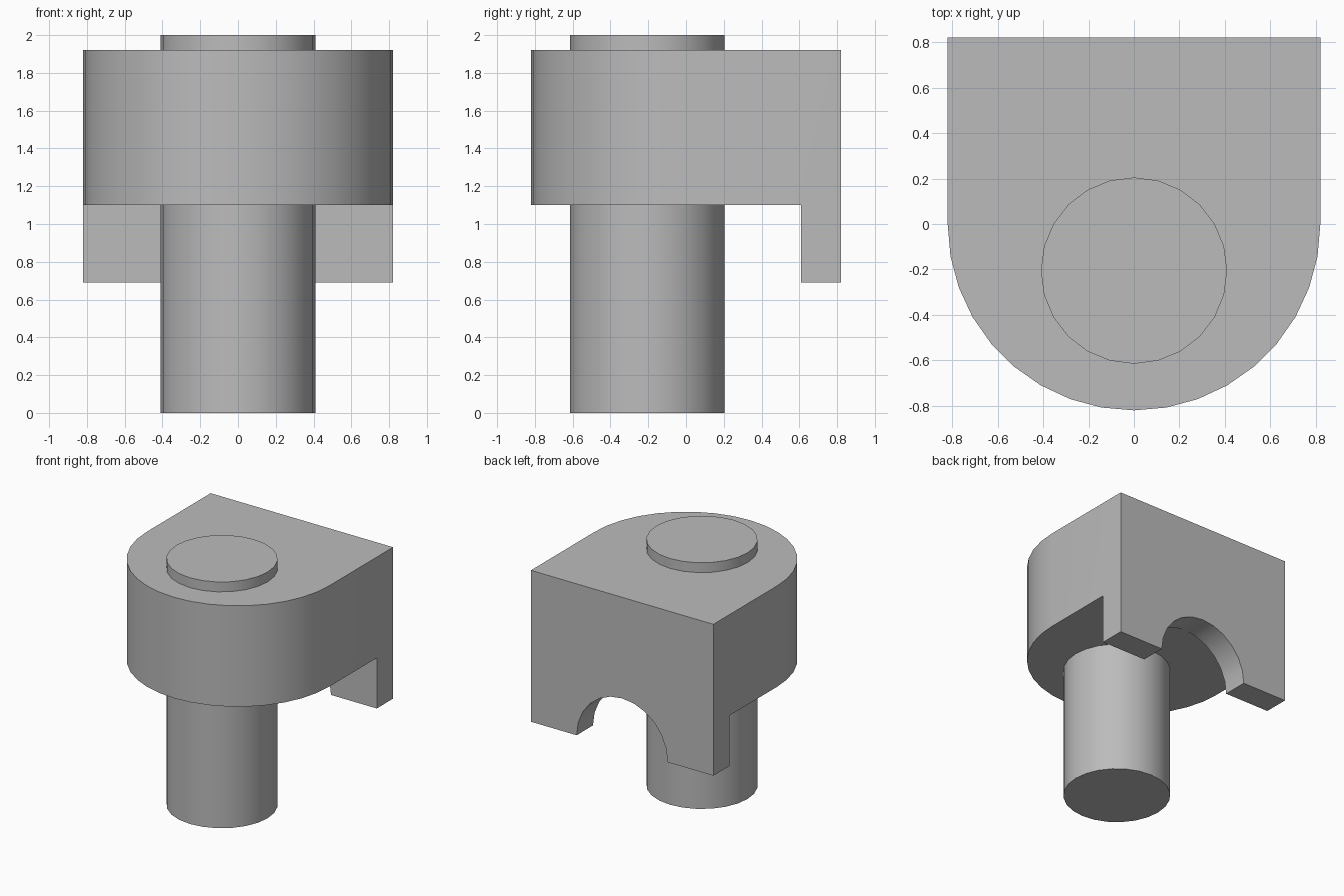
import bpy, bmesh, math

if "Cube" in bpy.data.objects:
    bpy.data.objects.remove(bpy.data.objects["Cube"])

R = 0.82          # housing half width
PIN_R = 0.41      # pin radius
TOP, FLOOR, LIP = 1.92, 1.10, 0.69

grey = bpy.data.materials.new("plain grey")
grey.use_nodes = True
COLOUR = (0.5, 0.5, 0.5, 1)
grey.diffuse_color = COLOUR
grey.node_tree.nodes["Principled BSDF"].inputs["Base Color"].default_value = COLOUR


def extrude_outline(name, outline, low, high):
    """Solid made by lifting a plan outline from low to high."""
    bm = bmesh.new()
    base = bm.faces.new([bm.verts.new((x, y, low)) for x, y in outline])
    lifted = bmesh.ops.extrude_face_region(bm, geom=[base])["geom"]
    bmesh.ops.translate(bm, vec=(0, 0, high - low),
                        verts=[v for v in lifted if isinstance(v, bmesh.types.BMVert)])
    bmesh.ops.recalc_face_normals(bm, faces=bm.faces[:])
    mesh = bpy.data.meshes.new(name)
    bm.to_mesh(mesh)
    bm.free()
    obj = bpy.data.objects.new(name, mesh)
    bpy.context.collection.objects.link(obj)
    return obj


def arc(radius, cy, start, end, steps):
    angles = [math.radians(start + (end - start) * i / steps) for i in range(steps + 1)]
    return [(radius * math.cos(a), cy + radius * math.sin(a)) for a in angles]


def activate(obj):
    bpy.ops.object.select_all(action='DESELECT')
    obj.select_set(True)
    bpy.context.view_layer.objects.active = obj


def cut(obj, cutter):
    cutter.hide_render = True
    mod = obj.modifiers.new("cut", 'BOOLEAN')
    mod.operation, mod.solver, mod.object = 'DIFFERENCE', 'EXACT', cutter
    activate(obj)
    bpy.ops.object.modifier_apply(modifier=mod.name)
    bpy.data.objects.remove(cutter)


def finish(obj):
    obj.data.materials.clear()
    obj.data.materials.append(grey)
    activate(obj)
    bpy.ops.object.shade_smooth_by_angle(angle=math.radians(30))


# Housing: square back, round front
housing = extrude_outline("housing", arc(R, 0, 180, 360, 18) + [(R, R), (-R, R)], LIP, TOP)

# Clear the underside so that only the rear lip hangs down
cut(housing, extrude_outline("underside_cutter",
                             [(-1, -1), (1, -1), (1, 0.61), (-1, 0.61)], 0.5, FLOOR))

# Half-round notch through the rear lip
bpy.ops.mesh.primitive_cylinder_add(vertices=24, radius=PIN_R - 0.001, depth=1,
                                    location=(0, R, LIP), rotation=(math.pi / 2, 0, 0))
notch = bpy.context.object
notch.name = "notch_cutter"
cut(housing, notch)
finish(housing)

# Pin running right through the housing
pin = extrude_outline("pin", arc(PIN_R, -0.205, 0, 345, 23), 0, 2)
finish(pin)
